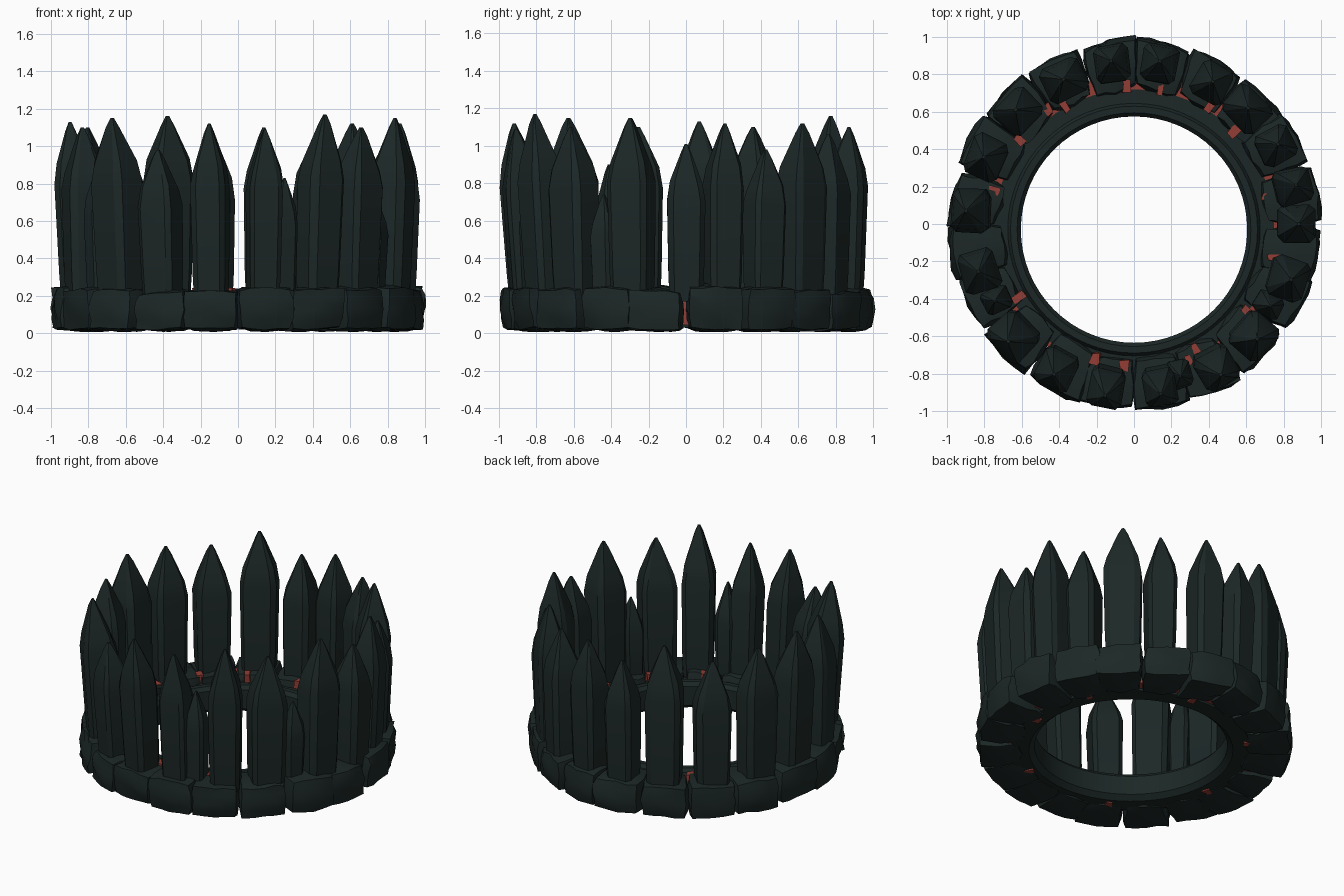
import bpy, bmesh, math, random
from mathutils import Vector, Matrix

random.seed(11)
cube = bpy.data.objects.get("Cube")
if cube:
    bpy.data.objects.remove(cube, do_unlink=True)


def material(name, rgb):
    m = bpy.data.materials.new(name)
    m.use_nodes = True
    m.diffuse_color = (*rgb, 1)
    m.node_tree.nodes["Principled BSDF"].inputs["Base Color"].default_value = (*rgb, 1)
    return m


STONE = material("dark_stone", (0.0115, 0.0205, 0.0195))
EMBER = material("ember_red", (0.29, 0.047, 0.035))


def finish(name, bm, mat, angle=None):
    bmesh.ops.recalc_face_normals(bm, faces=bm.faces)
    mesh = bpy.data.meshes.new(name)
    bm.to_mesh(mesh)
    bm.free()
    mesh.materials.append(mat)
    obj = bpy.data.objects.new(name, mesh)
    bpy.context.collection.objects.link(obj)
    if angle:
        bpy.ops.object.select_all(action='DESELECT')
        obj.select_set(True)
        bpy.context.view_layer.objects.active = obj
        bpy.ops.object.shade_smooth_by_angle(angle=math.radians(angle))


def jitter(amount):
    return random.uniform(-amount, amount)


def bridge(bm, a, b):
    n = len(a)
    for i in range(n):
        bm.faces.new((a[i], a[(i + 1) % n], b[(i + 1) % n], b[i]))


def lathe(name, profile, mat, centre_y, steps=64):
    """Closed ring swept round the vertical axis."""
    bm = bmesh.new()
    loops = []
    for i in range(steps):
        a = math.tau * i / steps
        loops.append([bm.verts.new((r * math.cos(a), r * math.sin(a) + centre_y, z))
                      for r, z in profile])
    for i in range(steps):
        bridge(bm, loops[i], loops[(i + 1) % steps])
    finish(name, bm, mat, 25)


def spike(name, degrees, height, width, tip, depth=0.2, radius=0.855):
    """Chamfered stake that swells to a shoulder; its point sits at radius tip."""
    a = math.radians(degrees)
    out = Vector((math.cos(a), math.sin(a), 0))
    side = Vector((-math.sin(a), math.cos(a), 0))
    # height, scale, share of the outward lean
    sections = [(0.17, 0.86, 0.0), (0.32, 0.93, 0.1), (0.70 * height, 1.0, 0.5),
                (0.79 * height, 0.85, 0.6), (0.955 * height, 0.27, 0.95),
                (height, 0.07, 1.0)]
    twist = [(jitter(0.006), jitter(0.006)) for _ in range(8)]
    c = 0.72
    octagon = [(1, c), (c, 1), (-c, 1), (-1, c), (-1, -c), (-c, -1), (c, -1), (1, -c)]
    bm = bmesh.new()
    loops = []
    for k, (z, s, share) in enumerate(sections):
        loop = []
        for (u, v), (du, dv) in zip(octagon, twist):
            p = out * (radius + (tip - radius) * share + (u * depth / 2 + du) * s)
            p += side * (v * width / 2 + dv) * s
            p.z = z + (jitter(0.02) if k in (2, 3) else 0)
            loop.append(bm.verts.new(p))
        if loops:
            bridge(bm, loops[-1], loop)
        loops.append(loop)
    bm.faces.new(loops[0])
    bm.faces.new(loops[-1])
    finish(name, bm, STONE, 20)


def boulder(name, degrees, arc):
    """Chipped, rounded wedge of the base ring."""
    bm = bmesh.new()
    bmesh.ops.create_cube(bm, size=1)
    bmesh.ops.subdivide_edges(bm, edges=bm.edges[:], cuts=3, use_grid_fill=True)
    lean, swell, tilt = jitter(0.14), jitter(0.08), jitter(0.08)
    for v in bm.verts:
        v.co = v.co.lerp(v.co.normalized() * 0.55, 0.4)
        v.co += Vector((jitter(0.035), jitter(0.025), jitter(0.03)))
        v.co.x += lean * v.co.y + swell * v.co.z
        v.co.z += tilt * v.co.y
    depth, height = 0.285 + jitter(0.02), 0.23 + jitter(0.015)
    turn = Matrix.Rotation(math.radians(degrees), 4, 'Z')
    for v in bm.verts:
        r = 0.845 + v.co.x * depth
        t = v.co.y * math.radians(arc) * r
        z = max(0.006, 0.012 + (v.co.z + 0.5) * height)
        v.co = turn @ Vector((r, t, z))
    finish(name, bm, STONE, 30)


def ember(name, degrees, radius, low, high):
    """Small glowing shard wedged between the band and the stones."""
    bm = bmesh.new()
    bmesh.ops.create_cube(bm, size=1)
    turn = Matrix.Rotation(math.radians(degrees), 4, 'Z')
    for v in bm.verts:
        x = radius + v.co.x * 0.06 + jitter(0.01)
        y = v.co.y * 0.042 + jitter(0.01)
        v.co = turn @ Vector((x, y, high if v.co.z > 0 else low))
    finish(name, bm, EMBER)


# Inner band with a lip and a step, and the glowing bed beneath the stones
lathe("inner_band", [(0.605, 0.06), (0.605, 0.19), (0.625, 0.215), (0.66, 0.215),
                     (0.675, 0.19), (0.75, 0.185), (0.75, 0.03), (0.64, 0.03)],
      STONE, -0.03)
lathe("ember_bed", [(0.70, 0.045), (0.70, 0.18), (0.80, 0.18), (0.80, 0.045)], EMBER, 0)

# Base stones
COUNT = 20
for i in range(COUNT):
    step = 360 / COUNT
    boulder(f"base_stone_{i + 1}", -90 + step * (i + 0.5) + jitter(1.5), step * 1.04)

# Ember shards on top, and a few showing underneath
shards = [(12, .73), (24, .81), (43, .73), (57, .75), (79, .74), (93, .74), (120, .73),
          (127, .77), (144, .76), (167, .77), (189, .75), (212, .73), (254, .75),
          (266, .76), (292, .78), (296, .74), (322, .76), (346, .77)]
for i, (deg, r) in enumerate(shards):
    ember(f"ember_shard_{i + 1}", deg, r, 0.1, 0.24)
for i in range(7):
    ember(f"lower_ember_{i + 1}", 27 + i * 54, 0.715, 0.02, 0.1)

# Tall spikes: angle, height, width, radius of the tip
tall = [(0, 1.01, 0.20, .88), (13.5, 1.12, 0.19, .89), (29, 0.98, 0.19, .88),
        (45.5, 1.12, 0.23, .87), (61, 1.06, 0.19, .87), (81, 1.10, 0.19, .88),
        (98, 1.03, 0.19, .88), (116, 1.16, 0.23, .86), (136, 1.06, 0.23, .88),
        (156, 1.10, 0.23, .88), (175.5, 1.13, 0.24, .90), (197, 1.10, 0.23, .87),
        (223, 1.15, 0.24, .92), (242, 0.98, 0.20, .91), (260.5, 1.12, 0.185, .93),
        (279, 1.09, 0.185, .92), (300, 1.17, 0.21, .93), (317, 1.10, 0.23, .90),
        (340.5, 1.15, 0.23, .89)]
for i, (deg, h, w, tip) in enumerate(tall):
    spike(f"tall_spike_{i + 1}", deg, h, w, tip)

# Short broken spikes filling gaps
for i, (deg, h) in enumerate([(209, 0.90), (287, 0.83), (329, 0.74)]):
    spike(f"short_spike_{i + 1}", deg, h, 0.13, 0.85, 0.15, 0.83)
